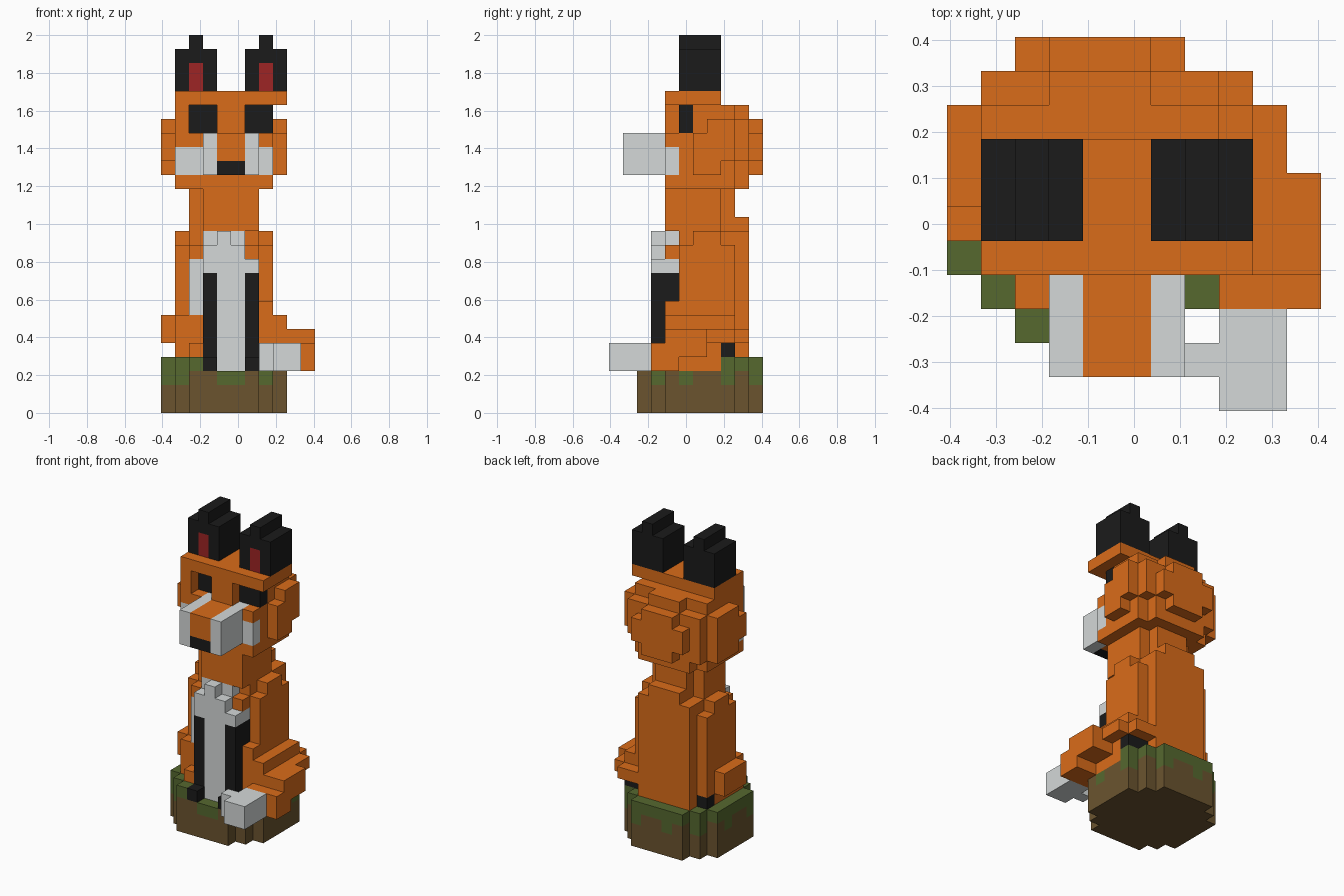
import bpy
import bmesh
from mathutils import Vector

default = bpy.data.objects.get("Cube")
if default:
    bpy.data.objects.remove(default, do_unlink=True)

COLOURS = {
    "orange": (0.70, 0.15, 0.01),
    "black": (0.011, 0.011, 0.011),
    "white": (0.66, 0.69, 0.69),
    "red": (0.34, 0.018, 0.018),
    "green": (0.092, 0.14, 0.028),
    "brown": (0.145, 0.088, 0.028),
}
UNIT = 2 / 27          # edge of one block
HALF = 11 / 2          # blocks from the edge to the centre
cells = {}             # block position -> (part, colour)


def box(part, colour, x, y, z):
    """Fill a range of blocks; colour None carves them away."""
    for i in range(*x):
        for j in range(*y):
            for k in range(*z):
                if colour:
                    cells[i, j, k] = (part, colour)
                else:
                    cells.pop((i, j, k), None)


def pair(part, colour, x, y, z):
    """A box and its mirror image about the animal's middle."""
    box(part, colour, x, y, z)
    box(part, colour, (10 - x[1], 10 - x[0]), y, z)


def disc(i, j):
    """Round footprint of the base."""
    a, b = abs(i - 4), abs(j - 6)
    return a <= 4 and b <= 4 and a + b <= 6


# Earth base with a grassy top and a raised rim of grass
drips = {(1, 3), (4, 2), (5, 2), (7, 3), (8, 5), (8, 8), (6, 10),
         (3, 10), (1, 9), (0, 7), (0, 4)}
for i in range(9):
    for j in range(2, 11):
        if not disc(i, j):
            continue
        rim = not all(disc(i + a, j + b) for a, b in ((1, 0), (-1, 0), (0, 1), (0, -1)))
        here = dict(x=(i, i + 1), y=(j, j + 1))
        box("earth_base", "brown", z=(0, 3), **here)
        if not rim or (i, j) in drips:
            box("grass", "green", z=(2, 3), **here)
        if rim and (i < 3 or j >= 8):
            box("grass", "green", z=(3, 4), **here)

# Body with stepped shoulders and back
box("body", "orange", x=(1, 8), y=(5, 9), z=(3, 12))
box("body", "orange", x=(1, 8), y=(6, 8), z=(12, 13))
box("body", "orange", x=(2, 7), y=(4, 10), z=(4, 12))
box("body", "orange", x=(2, 7), y=(5, 10), z=(12, 13))
box("body", "orange", x=(3, 6), y=(8, 10), z=(13, 14))
box("body", "orange", x=(7, 8), y=(4, 5), z=(3, 8))

# Thighs
box("thigh", "orange", x=(1, 3), y=(4, 9), z=(3, 7))
box("thigh", "orange", x=(2, 3), y=(3, 4), z=(3, 5))
box("thigh", "orange", x=(0, 1), y=(5, 8), z=(5, 7))
box("thigh", "orange", x=(8, 9), y=(4, 9), z=(4, 7))
box("thigh", "orange", x=(7, 9), y=(9, 10), z=(5, 6))

# Hind feet
box("hind_foot", "black", x=(1, 2), y=(8, 9), z=(3, 5))
box("hind_foot", "black", x=(7, 9), y=(8, 9), z=(4, 5))

# Chest fur and front legs
box("chest", "white", x=(4, 6), y=(3, 5), z=(3, 12))
box("chest", "white", x=(3, 7), y=(3, 5), z=(10, 11))
box("chest", "white", x=(3, 6), y=(3, 4), z=(11, 12))
box("chest", "white", x=(3, 6), y=(4, 5), z=(12, 13))
box("chest", "white", x=(4, 5), y=(3, 4), z=(12, 13))
box("chest", "white", x=(2, 3), y=(4, 5), z=(7, 11))
pair("front_leg", "black", x=(3, 4), y=(3, 5), z=(3, 10))
pair("front_paw", "black", x=(3, 4), y=(2, 3), z=(3, 4))

# Tail rising from the tip at the front back to the hip
box("tail", "orange", x=(8, 9), y=(3, 8), z=(3, 5))
box("tail", "orange", x=(9, 11), y=(3, 5), z=(3, 5))
box("tail", "orange", x=(9, 11), y=(4, 7), z=(4, 6))
box("tail", "orange", x=(9, 10), y=(7, 9), z=(5, 6))
box("tail_tip", "white", x=(8, 10), y=(0, 3), z=(3, 5))
box("tail_tip", "white", x=(7, 8), y=(1, 2), z=(3, 5))

# Neck
box("neck", "orange", x=(3, 7), y=(4, 8), z=(13, 16))
box("neck", "orange", x=(2, 3), y=(5, 8), z=(13, 16))
box("neck", "orange", x=(3, 6), y=(8, 9), z=(13, 16))

# Head, crown and fluffy cheeks
box("head", "orange", x=(1, 8), y=(4, 9), z=(16, 22))
box("head", "orange", x=(2, 7), y=(9, 10), z=(16, 21))
box("head", "orange", x=(3, 6), y=(9, 10), z=(21, 22))
box("head", "orange", x=(1, 9), y=(4, 8), z=(22, 23))
box("head", "orange", x=(3, 6), y=(10, 11), z=(17, 21))
box("head", "orange", x=(2, 7), y=(10, 11), z=(18, 20))
box("cheek_fluff", "orange", x=(0, 1), y=(6, 9), z=(17, 21))
box("cheek_fluff", "orange", x=(0, 1), y=(5, 6), z=(18, 20))
box("cheek_fluff", "orange", x=(8, 9), y=(6, 7), z=(17, 20))
box("cheek_fluff", "orange", x=(8, 9), y=(7, 8), z=(17, 21))
box("cheek_fluff", "orange", x=(8, 9), y=(8, 9), z=(18, 21))
box("cheek_fluff", "orange", x=(1, 2), y=(9, 10), z=(17, 21))
box("cheek_fluff", "orange", x=(7, 8), y=(9, 10), z=(18, 21))

# White cheeks, muzzle and nose
box("cheek", "white", x=(1, 3), y=(4, 5), z=(17, 19))
box("cheek", "white", x=(7, 8), y=(4, 5), z=(17, 19))
pair("muzzle", "white", x=(3, 4), y=(1, 5), z=(17, 20))
box("muzzle", "orange", x=(4, 6), y=(1, 4), z=(17, 20))
box("nose", "black", x=(4, 6), y=(1, 2), z=(17, 18))

# Sunken eyes
pair("eye_socket", None, x=(2, 4), y=(4, 5), z=(20, 22))
pair("eye", "black", x=(2, 4), y=(5, 6), z=(20, 22))

# Ears with red insides
pair("ear", "black", x=(1, 4), y=(5, 8), z=(23, 26))
pair("ear", "black", x=(2, 3), y=(5, 8), z=(26, 27))
pair("inner_ear", "red", x=(2, 3), y=(5, 6), z=(23, 25))

# Materials
materials = {}
for name, rgb in COLOURS.items():
    mat = bpy.data.materials.new(name)
    mat.use_nodes = True
    mat.diffuse_color = (*rgb, 1)
    shader = next(n for n in mat.node_tree.nodes if n.type == "BSDF_PRINCIPLED")
    shader.inputs["Base Color"].default_value = (*rgb, 1)
    shader.inputs["Roughness"].default_value = 0.9
    materials[name] = mat


def build_part(part):
    """Skin the open sides of a part's blocks and merge flat regions."""
    bm = bmesh.new()
    used = []
    for cell, (owner, colour) in cells.items():
        if owner != part:
            continue
        if colour not in used:
            used.append(colour)
        centre = Vector(cell) + Vector((0.5, 0.5, 0.5))
        for axis in range(3):
            for sign in (-1, 1):
                normal = Vector((0, 0, 0))
                normal[axis] = sign
                if tuple(int(c + n) for c, n in zip(cell, normal)) in cells:
                    continue
                u = Vector((0, 0, 0))
                u[(axis + 1) % 3] = 0.5
                v = normal.cross(u)
                mid = centre + normal / 2
                corners = [mid - u - v, mid + u - v, mid + u + v, mid - u + v]
                verts = [bm.verts.new((c - Vector((HALF, HALF, 0))) * UNIT) for c in corners]
                bm.faces.new(verts).material_index = used.index(colour)
    bmesh.ops.remove_doubles(bm, verts=bm.verts[:], dist=UNIT / 100)
    bmesh.ops.dissolve_limit(bm, angle_limit=0.01, verts=bm.verts[:],
                             edges=bm.edges[:], delimit={"MATERIAL"})
    mesh = bpy.data.meshes.new(part)
    bm.to_mesh(mesh)
    bm.free()
    for colour in used:
        mesh.materials.append(materials[colour])
    bpy.context.collection.objects.link(bpy.data.objects.new(part, mesh))


for part in sorted({owner for owner, colour in cells.values()}):
    build_part(part)
